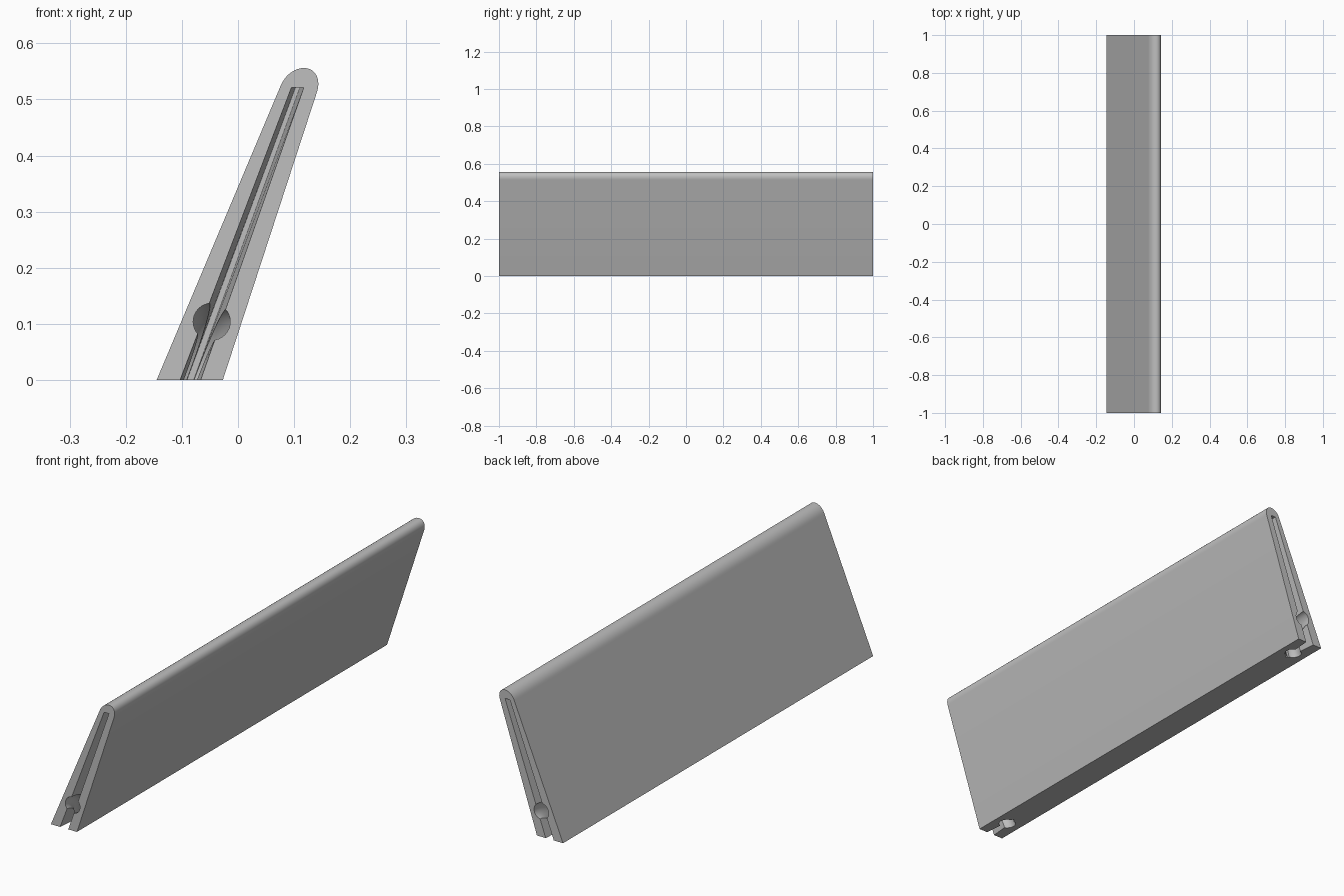
import bpy, bmesh, math
from mathutils import Vector

if "Cube" in bpy.data.objects:
    bpy.data.objects.remove(bpy.data.objects["Cube"])

grey = bpy.data.materials.new("plain grey")
grey.diffuse_color = (0.52, 0.52, 0.52, 1)
grey.use_nodes = True
grey.node_tree.nodes["Principled BSDF"].inputs["Base Color"].default_value = grey.diffuse_color


def make_object(name, rings):
    """Skin a list of equal-length vertex rings into a closed solid."""
    bm = bmesh.new()
    rows = [[bm.verts.new(p) for p in ring] for ring in rings]
    for a, b in zip(rows, rows[1:]):
        for i in range(len(a)):
            j = (i + 1) % len(a)
            bm.faces.new((a[i], a[j], b[j], b[i]))
    bm.faces.new(rows[0])
    bm.faces.new(rows[-1])
    bmesh.ops.recalc_face_normals(bm, faces=bm.faces)
    mesh = bpy.data.meshes.new(name)
    bm.to_mesh(mesh)
    bm.free()
    mesh.materials.append(grey)
    obj = bpy.data.objects.new(name, mesh)
    bpy.context.collection.objects.link(obj)
    return obj


def bezier(p0, p1, p2, p3, n=10):
    pts = [Vector(p) for p in (p0, p1, p2, p3)]
    out = []
    for k in range(n + 1):
        t = k / n
        s = 1 - t
        out.append(pts[0] * s**3 + pts[1] * 3 * s * s * t + pts[2] * 3 * s * t * t + pts[3] * t**3)
    return out


def lean(z):
    """Centre line of the slot, which leans with the panel."""
    return -0.085 + 0.367 * z


# leaning panel with a rounded top edge
profile = [Vector((-0.145, 0))]
profile += bezier((0.075, 0.522), (0.083, 0.543), (0.100, 0.556), (0.118, 0.556))
profile += bezier((0.118, 0.556), (0.138, 0.556), (0.148, 0.536), (0.141, 0.514))[1:]
profile += [Vector((-0.027, 0))]
panel = make_object("leaning_panel", [[(p.x, y, p.y) for p in profile] for y in (-1, 1)])

cutters = []
for side in (-1, 1):
    # tapered slot in the end face, narrowing inward and upward
    rings = []
    for depth in (-0.02, 0.145):
        f = depth / 0.145
        low = 0.0185 + (0.006 - 0.0185) * f
        high = 0.011 + (0.004 - 0.011) * f
        z0, z1 = -0.02, 0.521
        y = side * (1 - depth)
        rings.append([(lean(z0) - low, y, z0), (lean(z0) + low, y, z0),
                      (lean(z1) + high, y, z1), (lean(z1) - high, y, z1)])
    cutters.append(make_object("slot_cutter", rings))

    # curved bore from the end face round to the underside
    rings = []
    for k in range(21):
        a = -0.15 + (math.pi / 2 + 0.3) * k / 20
        ring = []
        for i in range(32):
            t = 2 * math.pi * i / 32
            r = 0.104 + 0.033 * math.sin(t)
            z = r * math.sin(a)
            ring.append((lean(0.104 * math.sin(a)) + 0.033 * math.cos(t),
                         side * (1 - r * math.cos(a)), z))
        rings.append(ring)
    cutters.append(make_object("bore_cutter", rings))

# cut the slots and bores, then remove the cutters
bpy.context.view_layer.objects.active = panel
panel.select_set(True)
for c in cutters:
    c.hide_render = True
    mod = panel.modifiers.new("cut", 'BOOLEAN')
    mod.operation = 'DIFFERENCE'
    mod.solver = 'EXACT'
    mod.object = c
    bpy.ops.object.modifier_apply(modifier=mod.name)
for c in cutters:
    bpy.data.objects.remove(c)

bpy.ops.object.shade_smooth_by_angle(angle=math.radians(30))
